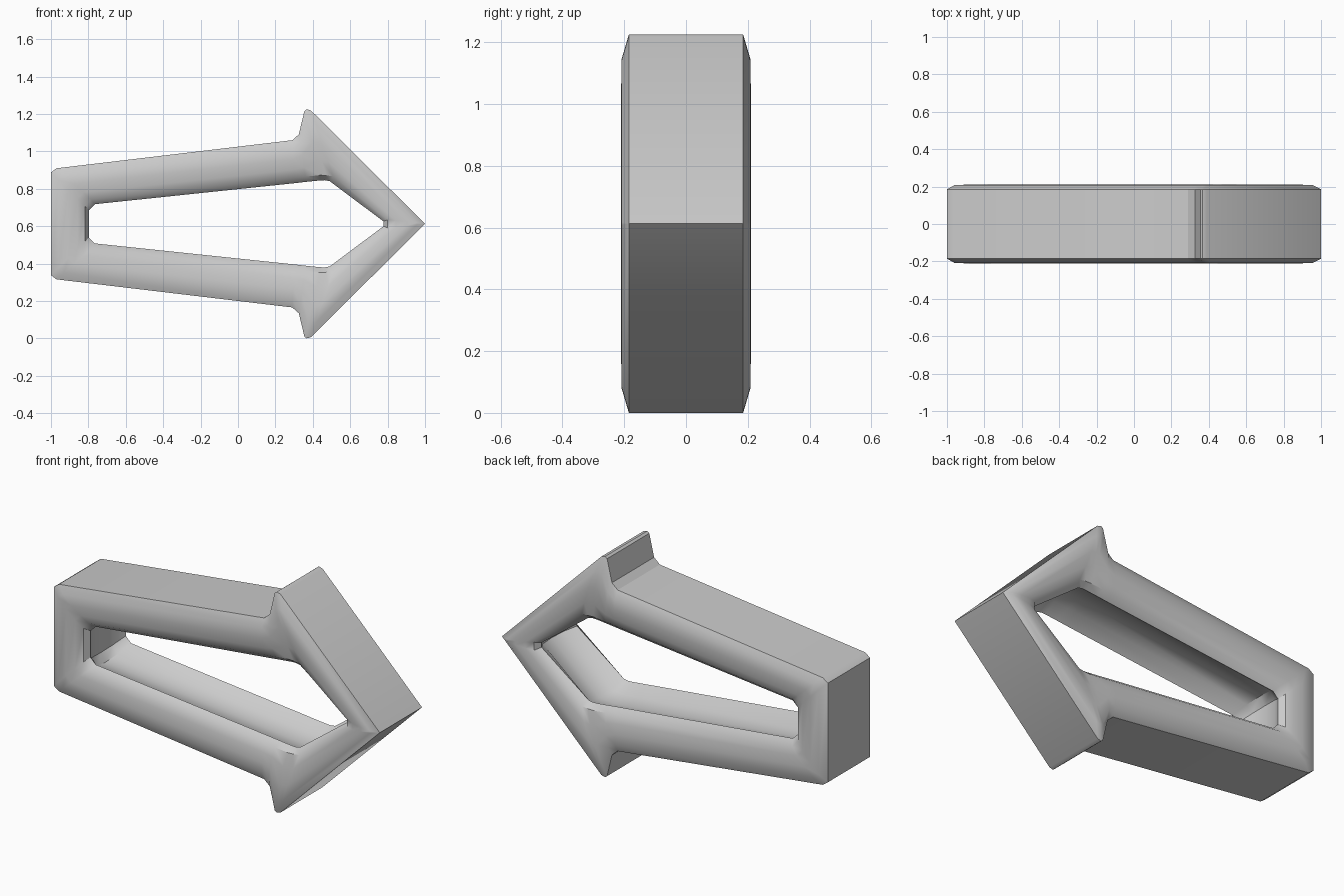
import bpy, bmesh

if "Cube" in bpy.data.objects:
    bpy.data.objects.remove(bpy.data.objects["Cube"])

MID_Z = 0.6125

# Upper half outlines (x, height above centre line); matching point counts
OUTER = [(-1, .275), (-.97, .297), (.29, .447), (.325, .478),
         (.355, .603), (.367, .6125), (.39, .606), (1, 0)]
RIM = [(-.818, .094), (-.786, .131), (.30, .2455), (.36, .252),
       (.438, .26), (.47, .259), (.508, .254), (.80, .022)]
HOLE = [(-.797, .073), (-.765, .105), (.31, .218), (.37, .225),
        (.44, .232), (.465, .233), (.49, .228), (.778, .013)]


def mix(a, b, t):
    return [(p[0] + (q[0] - p[0]) * t, p[1] + (q[1] - p[1]) * t)
            for p, q in zip(a, b)]


def full(half):
    return half + [(x, -h) for x, h in reversed(half)]


# Cross-section of the frame, as outlines at depths from the front to the middle
front = [(OUTER, .185),
         (mix(OUTER, RIM, .22), .208),
         (mix(OUTER, RIM, .5), .21),
         (mix(OUTER, RIM, .78), .203),
         (RIM, .188),
         (HOLE, .155),
         (mix(HOLE, RIM, 1.7), .09)]
middle = [(mix(HOLE, RIM, 2.2), 0)]
section = ([(o, -d) for o, d in front] + middle
           + [(o, d) for o, d in reversed(front)])

# Skin the closed section all the way round the arrow outline
bm = bmesh.new()
rings = [[bm.verts.new((x, y, MID_Z + h)) for x, h in full(o)]
         for o, y in section]
n = len(rings[0])
for r in range(len(rings)):
    a, b = rings[r], rings[(r + 1) % len(rings)]
    for i in range(n):
        j = (i + 1) % n
        bm.faces.new((a[i], a[j], b[j], b[i]))
bmesh.ops.remove_doubles(bm, verts=bm.verts, dist=1e-4)
bmesh.ops.recalc_face_normals(bm, faces=bm.faces)

mesh = bpy.data.meshes.new("arrow_frame")
bm.to_mesh(mesh)
bm.free()
frame = bpy.data.objects.new("arrow_frame", mesh)
bpy.context.collection.objects.link(frame)

# Smooth faces, crisp outline and rim edges
bpy.context.view_layer.objects.active = frame
frame.select_set(True)
bpy.ops.object.shade_smooth_by_angle(angle=0.6)
